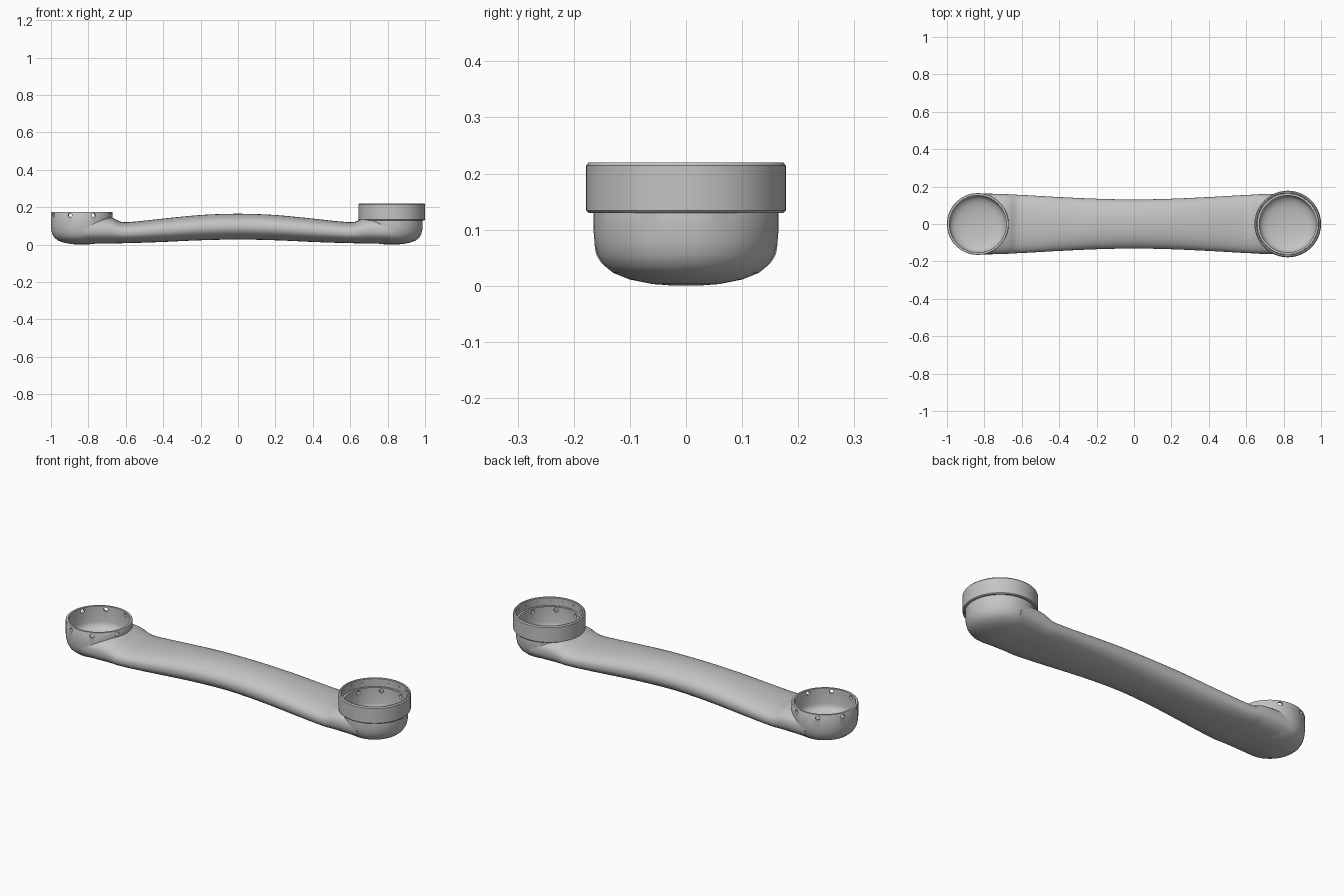
import bpy, bmesh, math
from mathutils import Vector, Matrix

if "Cube" in bpy.data.objects:
    bpy.data.objects.remove(bpy.data.objects["Cube"])

grey = bpy.data.materials.new("light_grey")
grey.use_nodes = True
grey.diffuse_color = (0.55, 0.55, 0.55, 1)
grey.node_tree.nodes["Principled BSDF"].inputs["Base Color"].default_value = (0.55, 0.55, 0.55, 1)

LEFT_X, RIGHT_X, CUP_R = 0.822, -0.835, 0.165


def make_object(name, bm):
    bmesh.ops.recalc_face_normals(bm, faces=bm.faces)
    mesh = bpy.data.meshes.new(name)
    bm.to_mesh(mesh)
    bm.free()
    mesh.materials.append(grey)
    obj = bpy.data.objects.new(name, mesh)
    bpy.context.collection.objects.link(obj)
    return obj


def skin(bm, rings, closed=False):
    """Join matching rings of vertices with quads."""
    n = len(rings[0])
    pairs = list(zip(rings, rings[1:]))
    if closed:
        pairs.append((rings[-1], rings[0]))
    for a, b in pairs:
        for i in range(n):
            j = (i + 1) % n
            bm.faces.new((a[i], a[j], b[j], b[i]))
    if not closed:
        bm.faces.new(rings[0])
        bm.faces.new(rings[-1])


def lathe(name, x, profile, closed=False, n=96):
    bm = bmesh.new()
    turns = [math.tau * i / n for i in range(n)]
    rings = [[bm.verts.new((x + r * math.cos(a), r * math.sin(a), z)) for a in turns]
             for r, z in profile]
    skin(bm, rings, closed)
    return make_object(name, bm)


def radial_pegs(name, x, z, radius, inner, outer, count):
    """Short cylinders pointing outward around a cup."""
    bm = bmesh.new()
    for k in range(count):
        a = math.tau * (k + 0.5) / count
        place = (Matrix.Translation((x, 0, z)) @ Matrix.Rotation(a, 4, 'Z')
                 @ Matrix.Translation(((inner + outer) / 2, 0, 0))
                 @ Matrix.Rotation(math.pi / 2, 4, 'Y'))
        bmesh.ops.create_cone(bm, cap_ends=True, segments=16, radius1=radius,
                              radius2=radius, depth=outer - inner, matrix=place)
    return make_object(name, bm)


def boolean(target, tool, operation):
    mod = target.modifiers.new(operation.lower(), 'BOOLEAN')
    mod.operation, mod.object, mod.solver = operation, tool, 'EXACT'
    bpy.context.view_layer.objects.active = target
    bpy.ops.object.modifier_apply(modifier=mod.name)
    bpy.data.objects.remove(tool)


def catmull(points, steps):
    """Smooth curve through the stations."""
    pts = [points[0]] + points + [points[-1]]
    out = []
    for p0, p1, p2, p3 in zip(pts, pts[1:], pts[2:], pts[3:]):
        for s in range(steps):
            t = s / steps
            out.append(0.5 * (2 * p1 + (p2 - p0) * t + (2 * p0 - 5 * p1 + 4 * p2 - p3) * t * t
                              + (3 * p1 - p0 - 3 * p2 + p3) * t ** 3))
    return out + [points[-1]]


# Arched beam: distance from middle, bottom, top, half width
half = [Vector(s) for s in (
    (0, .027, .165, .131), (.2, .023, .158, .135), (.4, .014, .139, .144),
    (.54, .009, .124, .152), (.62, .007, .121, .156), (.67, .006, .142, .159),
    (.72, .005, .15, .161), (.828, .004, .15, .163))]
stations = [Vector((-s[0], *s[1:])) for s in reversed(half[1:])] + half
bm = bmesh.new()
rings = []
for x, low, high, width in catmull(stations, 5):
    power = 2 / (2.1 + 0.45 * abs(x))
    ring = []
    for i in range(64):
        c, s = math.cos(math.tau * i / 64), math.sin(math.tau * i / 64)
        y = width * math.copysign(abs(c) ** power, c)
        z = (low + high) / 2 + (high - low) / 2 * math.copysign(abs(s) ** power, s)
        ring.append(bm.verts.new((x, y, z)))
    rings.append(ring)
skin(bm, rings)
link_body = make_object("link_body", bm)

# Round-bottomed joint cups, merged with the beam and bored out
cup = [(.02, 0), (.06, .003), (.1, .011), (.13, .023), (.147, .037), (.158, .056),
       (.163, .078), (CUP_R, .1), (CUP_R, .172), (.163, .175)]
bore = [(.02, .04), (.07, .043), (.11, .05), (.135, .06), (.148, .074), (.152, .09),
        (.152, .3)]
for x in (RIGHT_X, LEFT_X):
    boolean(link_body, lathe("cup_blank", x, cup), 'UNION')
for x in (RIGHT_X, LEFT_X):
    boolean(link_body, lathe("bore_cutter", x, bore), 'DIFFERENCE')
    boolean(link_body, radial_pegs("hole_cutter", x, .157, .011, .14, .185, 8), 'DIFFERENCE')

# Locking ring around the left cup
locking_ring = lathe("locking_ring", LEFT_X, [
    (.166, .13), (.174, .13), (.178, .134), (.178, .214), (.173, .22), (.167, .22),
    (.164, .217), (.164, .175), (.166, .173)], closed=True)

# Small studs on the inside of the ring
ring_studs = radial_pegs("ring_studs", LEFT_X, .198, .005, .162, .168, 16)

bpy.ops.object.select_all(action='DESELECT')
for obj in (link_body, locking_ring, ring_studs):
    obj.select_set(True)
bpy.context.view_layer.objects.active = link_body
bpy.ops.object.shade_smooth_by_angle(angle=math.radians(35))
